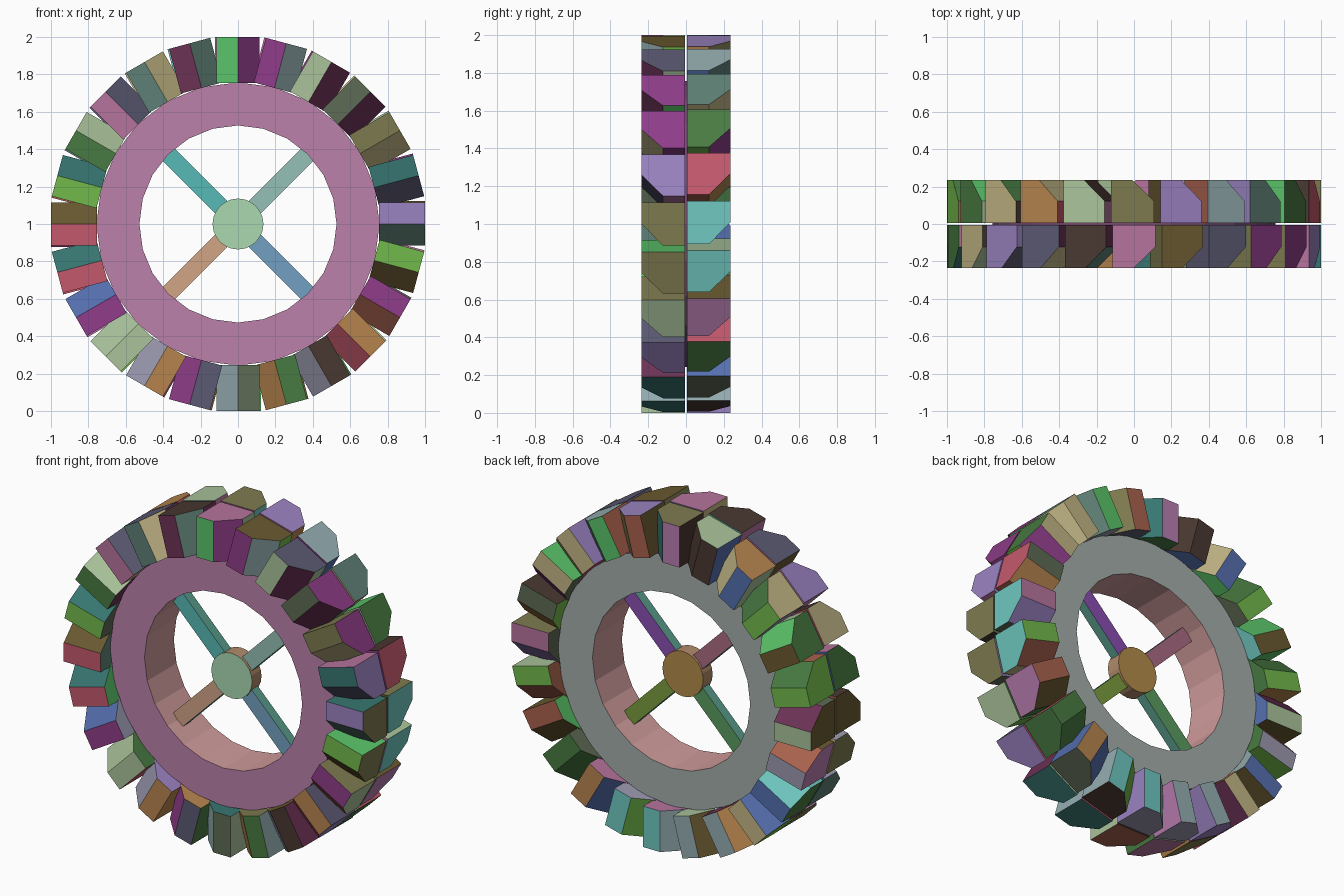
import bpy, bmesh, random
from math import sin, cos, pi, radians
from mathutils import Matrix, Vector

if "Cube" in bpy.data.objects:
    bpy.data.objects.remove(bpy.data.objects["Cube"])

random.seed(7)
AXLE = Matrix.Translation((0, 0, 1))


def material(hex_rgb):
    """Plain diffuse colour from an sRGB hex number."""
    name = "paint_%06x" % hex_rgb
    mat = bpy.data.materials.get(name) or bpy.data.materials.new(name)
    rgb = [(hex_rgb >> s & 255) / 255 for s in (16, 8, 0)]
    mat.diffuse_color = (*[c ** 2.2 for c in rgb], 1)
    mat.use_nodes = True
    mat.node_tree.nodes["Principled BSDF"].inputs["Base Color"].default_value = mat.diffuse_color
    return mat


# Patchwork paint for the treads
PATCH = [0x6fc7bf, 0x8e3f88, 0xa9c29a, 0x5f6a55, 0xb5739c, 0x4a3a34, 0x72b84c, 0x6c3556,
         0xb87db0, 0x3a7570, 0xb5834f, 0x6a5a34, 0xc2b585, 0x5c5a72, 0xc2596c, 0x4a7a44,
         0x94adb0, 0x9a82c0, 0x7d7a50, 0xa8624f, 0x5cc46a, 0x5f7f75, 0x9a98ae, 0x566fae]


def make(name, bm, colours, pick):
    """Finish a part; pick(face) gives the index of its colour."""
    bmesh.ops.recalc_face_normals(bm, faces=bm.faces)
    bm.normal_update()
    for f in bm.faces:
        f.material_index = pick(f)
    bm.transform(AXLE)
    mesh = bpy.data.meshes.new(name)
    for c in colours:
        mesh.materials.append(material(c))
    bm.to_mesh(mesh)
    bm.free()
    ob = bpy.data.objects.new(name, mesh)
    bpy.context.collection.objects.link(ob)
    return ob


def front_back_side(f):
    """0 = front face, 1 = back face, 2 = facing inward, 3 = facing outward."""
    if abs(f.normal.y) > 0.9:
        return 0 if f.normal.y < 0 else 1
    return 2 if f.normal.dot(f.calc_center_median()) < 0 else 3


def patchwork(f):
    return random.randrange(len(PATCH))


def prism(bm, outline, z0, z1, matrix):
    """Extrude an (x, y) outline from z0 to z1, then place it."""
    lo = [bm.verts.new(matrix @ Vector((x, y, z0))) for x, y in outline]
    hi = [bm.verts.new(matrix @ Vector((x, y, z1))) for x, y in outline]
    bm.faces.new(lo)
    bm.faces.new(hi)
    n = len(outline)
    for i in range(n):
        j = (i + 1) % n
        bm.faces.new((lo[i], lo[j], hi[j], hi[i]))


# Tyre ring: a rectangle spun round the axle, narrower than the treads
bm = bmesh.new()
profile = [(0.527, -0.14), (0.757, -0.14), (0.757, 0.14), (0.527, 0.14)]
rings = []
for i in range(24):
    a = 2 * pi * i / 24
    rings.append([bm.verts.new((r * sin(a), y, r * cos(a))) for r, y in profile])
for i in range(24):
    p, q = rings[i], rings[(i + 1) % 24]
    for j in range(4):
        k = (j + 1) % 4
        bm.faces.new((p[j], p[k], q[k], q[j]))
make("tyre_ring", bm, [0xb980a8, 0xa3aca8, 0xcf9a9a, 0x7a4a70], front_back_side)

# Tread blocks: rectangle with one outer corner cut off, mirrored front to back
TREAD = [(-0.114, -0.005), (-0.114, -0.235), (0.0, -0.235), (0.114, -0.122), (0.114, -0.005)]
for name, side, shift in (("front_treads", 1, 0.0), ("back_treads", -1, -0.008)):
    bm = bmesh.new()
    outline = [(x + shift, y * side) for x, y in TREAD]
    for i in range(24):
        prism(bm, outline, 0.753, 1.0, Matrix.Rotation(radians(15 * i), 4, 'Y'))
    make(name, bm, PATCH, patchwork)

# Four diagonal spokes
SPOKES = (("spoke_upper_right", 0x94beb4), ("spoke_lower_right", 0x729fc0),
          ("spoke_lower_left", 0xd0a384), ("spoke_upper_left", 0x58b8b4))
BACKS = (0x8a4fb0, 0x7a9a40, 0x5a9a60, 0xa86a80)
for i, (name, front) in enumerate(SPOKES):
    bm = bmesh.new()
    prism(bm, [(-0.046, -0.045), (0.046, -0.045), (0.046, 0.015), (-0.046, 0.015)],
          0.1, 0.55, Matrix.Rotation(radians(45 + 90 * i), 4, 'Y'))
    make(name, bm, [front, BACKS[i], 0x8a5a9a, 0x5a9a8a], front_back_side)

# Hub
bm = bmesh.new()
bmesh.ops.create_cone(bm, cap_ends=True, segments=24, radius1=0.136, radius2=0.136, depth=0.09,
                      matrix=Matrix.Translation((0, -0.015, 0)) @ Matrix.Rotation(pi / 2, 4, 'X'))
make("hub", bm, [0xa8d8b0, 0xb08a4a, 0xb08a6a, 0xb08a6a], front_back_side)
